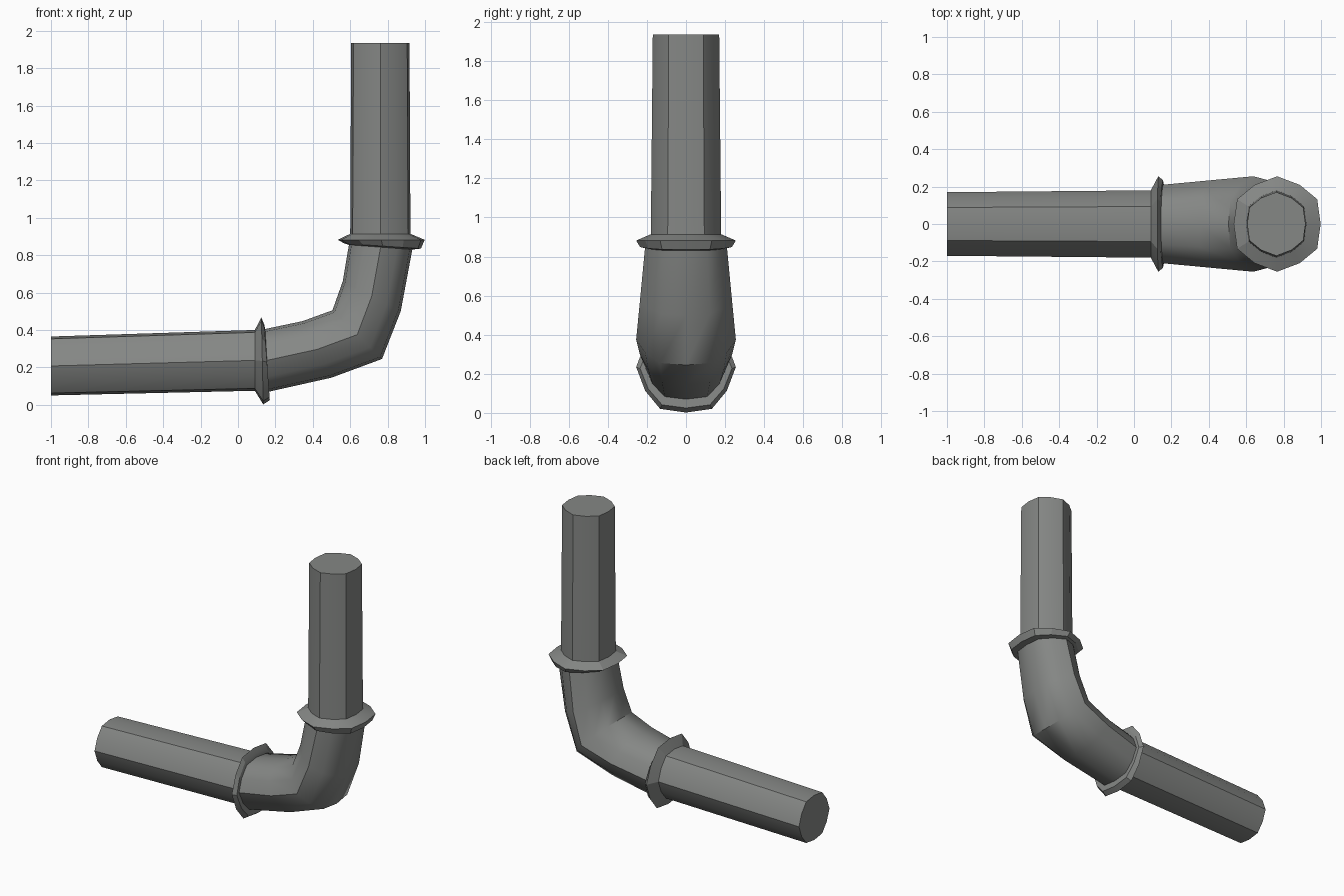
import bpy, bmesh
from mathutils import Vector

if "Cube" in bpy.data.objects:
    bpy.data.objects.remove(bpy.data.objects["Cube"])

metal = bpy.data.materials.new("grey metal")
metal.diffuse_color = (0.235, 0.243, 0.235, 1)
metal.use_nodes = True
metal.node_tree.nodes["Principled BSDF"].inputs["Base Color"].default_value = metal.diffuse_color

# One quarter of the twelve-sided pipe cross-section: (across, sideways)
QUARTER = [(1.0, 0.0), (0.92, 0.52), (0.52, 0.82)]
SECTION = []
for a, b in QUARTER:
    SECTION.append((a, b))
SECTION.append((0.0, 1.0))
SECTION += [(-a, b) for a, b in reversed(QUARTER)]
SECTION += [(a, -b) for a, b in reversed(SECTION[1:-1])]


def loft(name, stations, caps=(False, False), angle=0.7):
    """Each station: inner-edge (x, z), outer-edge (x, z), half width in y."""
    bm = bmesh.new()
    rings = []
    for inner, outer, w in stations:
        i, o = Vector((inner[0], 0, inner[1])), Vector((outer[0], 0, outer[1]))
        c, u = (i + o) / 2, (o - i) / 2
        rings.append([bm.verts.new(c + u * a + Vector((0, w * b, 0))) for a, b in SECTION])
    n = len(SECTION)
    for r, s in zip(rings, rings[1:]):
        for k in range(n):
            bm.faces.new((r[k], r[(k + 1) % n], s[(k + 1) % n], s[k]))
    for use, ring in zip(caps, (rings[0], rings[-1])):
        if use:
            bm.faces.new(ring)
    bmesh.ops.recalc_face_normals(bm, faces=bm.faces)
    me = bpy.data.meshes.new(name)
    bm.to_mesh(me)
    bm.free()
    me.materials.append(metal)
    ob = bpy.data.objects.new(name, me)
    bpy.context.collection.objects.link(ob)
    bpy.ops.object.select_all(action='DESELECT')
    ob.select_set(True)
    bpy.context.view_layer.objects.active = ob
    bpy.ops.object.shade_smooth_by_angle(angle=angle)
    return ob


# Straight pipes
loft("horizontal_pipe", [((-1.0, 0.365), (-1.0, 0.05), 0.17),
                         ((0.095, 0.40), (0.095, 0.075), 0.18)], (True, True))
loft("vertical_pipe", [((0.60, 0.912), (0.922, 0.912), 0.18),
                       ((0.605, 1.935), (0.917, 1.935), 0.17)], (True, True))

# Bent elbow, widest in the middle
start = ((0.145, 0.405), (0.165, 0.07), 0.21)
end = ((0.593, 0.855), (0.932, 0.83), 0.21)
loft("elbow", [start,
               ((0.345, 0.447), (0.50, 0.145), 0.235),
               ((0.505, 0.505), (0.77, 0.245), 0.255),
               ((0.56, 0.66), (0.87, 0.50), 0.235),
               end], (True, True))

# Flared collars at both joints
loft("lower_collar", [((0.09, 0.40), (0.09, 0.075), 0.18),
                      ((0.125, 0.467), (0.135, 0.002), 0.255),
                      ((0.14, 0.43), (0.17, 0.025), 0.235),
                      start], (True, True), 0.3)
loft("upper_collar", [((0.60, 0.914), (0.922, 0.914), 0.18),
                      ((0.533, 0.882), (0.998, 0.882), 0.255),
                      ((0.57, 0.862), (0.978, 0.835), 0.235),
                      end], (True, True), 0.3)
